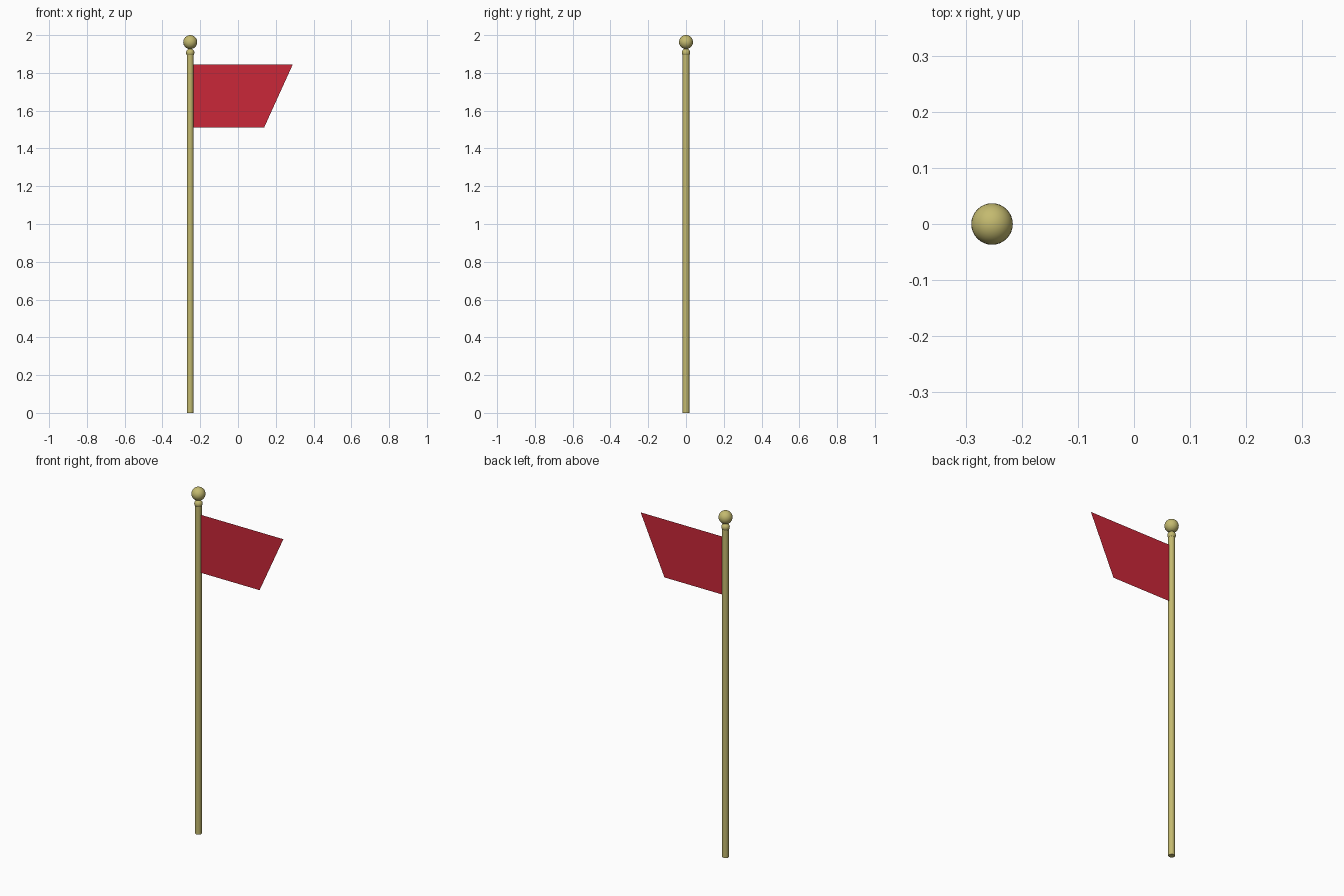
import bpy, bmesh

if "Cube" in bpy.data.objects:
    bpy.data.objects.remove(bpy.data.objects["Cube"])

POLE_X = -0.253


def material(name, color):
    m = bpy.data.materials.new(name)
    m.diffuse_color = (*color, 1)
    m.use_nodes = True
    m.node_tree.nodes["Principled BSDF"].inputs["Base Color"].default_value = m.diffuse_color
    return m


brass = material("brass", (0.55, 0.49, 0.16))
red = material("red_cloth", (0.59, 0.02, 0.04))


def finish(name, mat):
    ob = bpy.context.object
    ob.name = name
    ob.data.materials.append(mat)
    bpy.ops.object.shade_smooth_by_angle()
    return ob


def ball(name, radius, z):
    bpy.ops.mesh.primitive_uv_sphere_add(segments=32, ring_count=16, radius=radius,
                                         location=(POLE_X, 0, z))
    return finish(name, brass)


# Pole
POLE_TOP = 1.91
bpy.ops.mesh.primitive_cylinder_add(vertices=32, radius=0.0175, depth=POLE_TOP,
                                    location=(POLE_X, 0, POLE_TOP / 2))
finish("pole", brass)

# Finial: small collar bead under the large ball
ball("finial_bead", 0.022, 1.907)
ball("finial_ball", 0.037, 1.963)

# Flag: flat sheet with a slanted free edge, starting at the pole surface
bm = bmesh.new()
outline = [(POLE_X + 0.017, 1.51), (0.138, 1.51), (0.29, 1.845), (POLE_X + 0.017, 1.845)]
bm.faces.new([bm.verts.new((x, 0, z)) for x, z in outline])
mesh = bpy.data.meshes.new("flag")
bm.to_mesh(mesh)
bm.free()
mesh.materials.append(red)
bpy.context.collection.objects.link(bpy.data.objects.new("flag", mesh))
